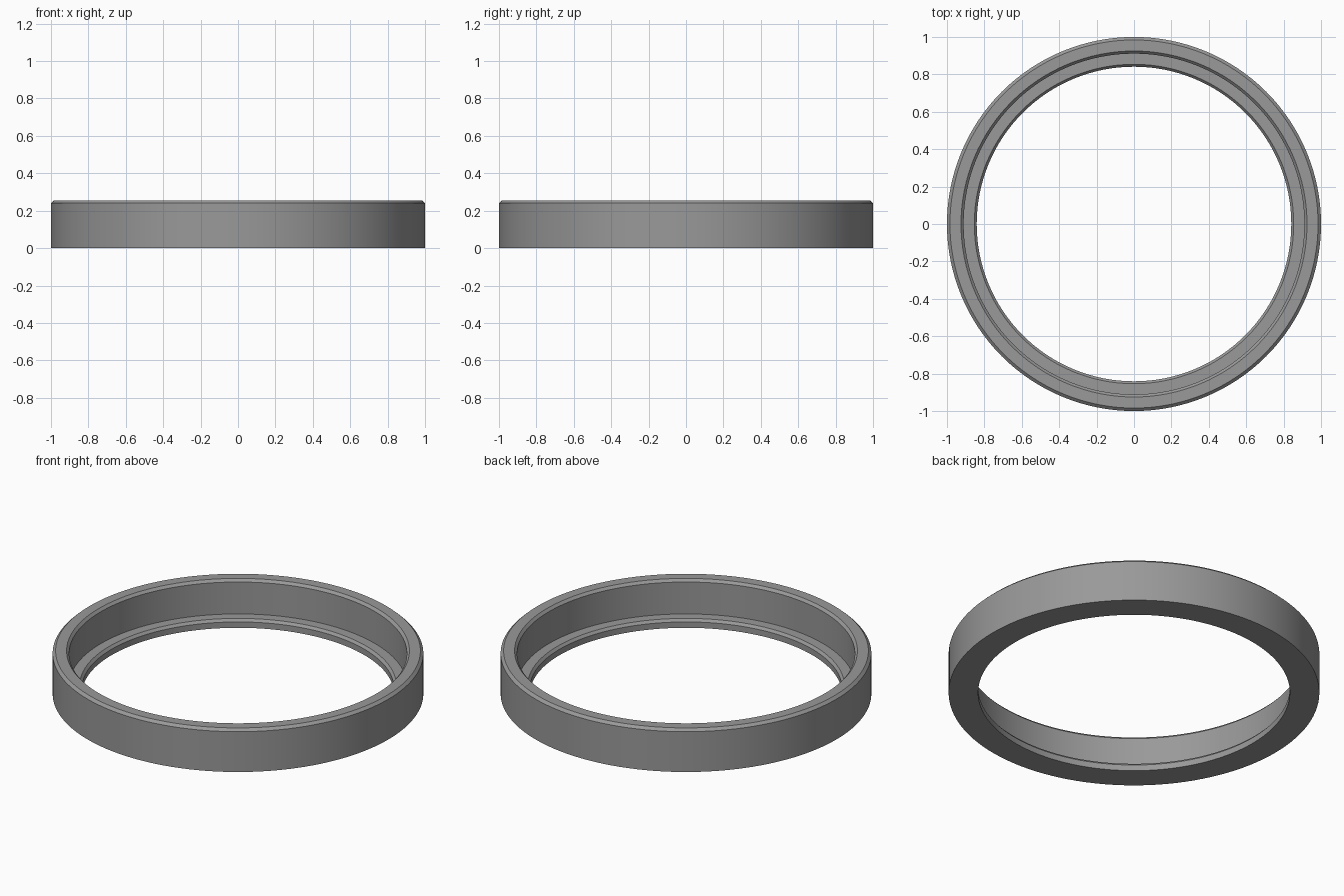
import bpy
import bmesh
import math

if "Cube" in bpy.data.objects:
    bpy.data.objects.remove(bpy.data.objects["Cube"])

SEGMENTS = 128

# Closed ring cross-section as (radius, height)
PROFILE = [
    (1.0, 0.0), (1.0, 0.24), (0.984, 0.255),     # outer wall and top chamfer
    (0.925, 0.255), (0.911, 0.24),               # rim and inner chamfer
    (0.911, 0.05), (0.854, 0.05),                # inner wall and seat ledge
    (0.841, 0.035), (0.841, 0.0),                # ledge chamfer and bore
]

grey = bpy.data.materials.new("grey")
grey.diffuse_color = (0.32, 0.32, 0.32, 1.0)
grey.use_nodes = True
grey.node_tree.nodes["Principled BSDF"].inputs["Base Color"].default_value = grey.diffuse_color

# Revolve the cross-section around z
bm = bmesh.new()
rings = []
for i in range(SEGMENTS):
    a = 2 * math.pi * i / SEGMENTS
    rings.append([bm.verts.new((r * math.cos(a), r * math.sin(a), z)) for r, z in PROFILE])
n = len(PROFILE)
for i in range(SEGMENTS):
    cur, nxt = rings[i], rings[(i + 1) % SEGMENTS]
    for j in range(n):
        k = (j + 1) % n
        bm.faces.new((cur[j], nxt[j], nxt[k], cur[k]))
bmesh.ops.recalc_face_normals(bm, faces=bm.faces)

mesh = bpy.data.meshes.new("stepped_ring")
bm.to_mesh(mesh)
bm.free()
mesh.materials.append(grey)
ring = bpy.data.objects.new("stepped_ring", mesh)
bpy.context.collection.objects.link(ring)

# Smooth walls with crisp chamfer edges
bpy.context.view_layer.objects.active = ring
ring.select_set(True)
bpy.ops.object.shade_smooth_by_angle(angle=math.radians(30))
